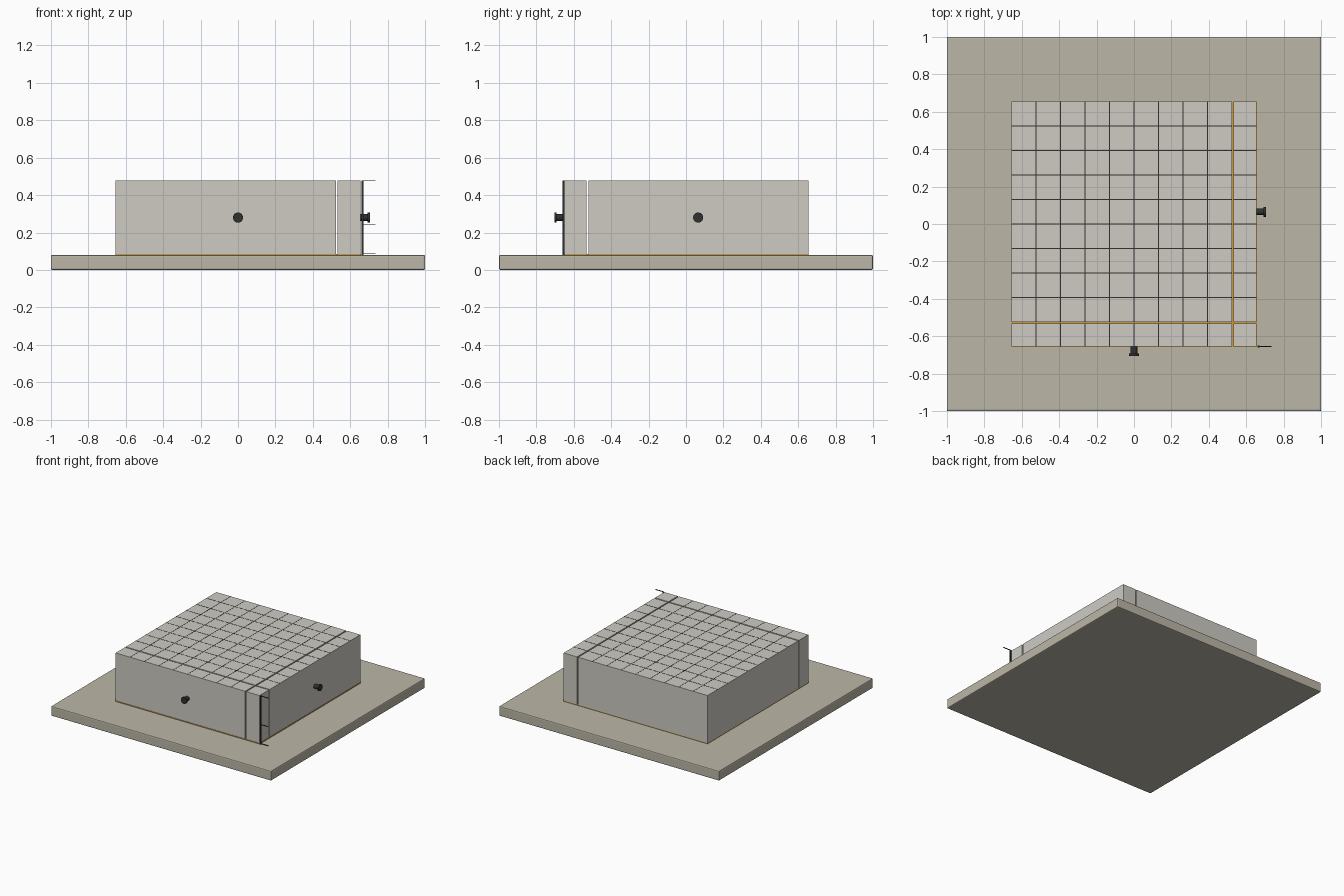
import bpy
import math

if "Cube" in bpy.data.objects:
    bpy.data.objects.remove(bpy.data.objects["Cube"])


def material(name, color):
    m = bpy.data.materials.new(name)
    m.diffuse_color = (*color, 1)
    m.use_nodes = True
    m.node_tree.nodes["Principled BSDF"].inputs["Base Color"].default_value = m.diffuse_color
    return m


STONE = material("warm_stone", (0.50, 0.47, 0.39))
PALE = material("pale_grey", (0.62, 0.60, 0.55))
DARK = material("dark_metal", (0.03, 0.03, 0.03))
AMBER = material("amber", (0.60, 0.32, 0.05))


def box(name, x, y, z, mat, bevel=0):
    """Box from (min, max) pairs on each axis."""
    bpy.ops.mesh.primitive_cube_add(
        size=1, location=[(a + b) / 2 for a, b in (x, y, z)])
    ob = bpy.context.object
    ob.name = name
    ob.scale = [b - a for a, b in (x, y, z)]
    bpy.ops.object.transform_apply(location=False, rotation=False, scale=True)
    ob.data.materials.append(mat)
    if bevel:
        mod = ob.modifiers.new("bevel", 'BEVEL')
        mod.width = bevel
        mod.segments = 2
    return ob


def disc(name, radius, depth, location, rotation):
    bpy.ops.mesh.primitive_cylinder_add(
        vertices=32, radius=radius, depth=depth,
        location=location, rotation=rotation)
    ob = bpy.context.object
    ob.name = name
    ob.data.materials.append(DARK)
    bpy.ops.object.shade_smooth_by_angle(angle=math.radians(40))


HALF, CUT, GAP = 0.654, 0.5275, 0.005
CELL = 2 * HALF / 10
BOTTOM, TOP = 0.086, 0.477

# Base slab and the thin amber sheet beneath the blocks
box("base", (-1, 1), (-1, 1), (0, 0.08), STONE, 0.008)
box("seam_sheet", (-HALF, HALF + 0.003), (-HALF - 0.003, HALF),
    (0.079, BOTTOM), AMBER)

# Four blocks split by two narrow see-through gaps
x_spans = {"main": (-HALF, CUT - GAP), "side": (CUT + GAP, HALF)}
y_spans = {"back": (-CUT + GAP, HALF), "front": (-HALF, -CUT - GAP)}
for xn, xs in x_spans.items():
    for yn, ys in y_spans.items():
        box(f"{yn}_{xn}_block", xs, ys, (BOTTOM, TOP), PALE)

# Grid lines on the block tops, interrupted at the gaps
W, LIFT = 0.002, (TOP - 0.001, TOP + 0.001)
for i in range(1, 9):
    p = -HALF + i * CELL
    for yn, ys in y_spans.items():
        box(f"{yn}_column_line_{i}", (p - W, p + W), ys, LIFT, DARK)
    for xn, xs in x_spans.items():
        box(f"{xn}_row_line_{i}", xs, (-p - W, -p + W), LIFT, DARK)

# Pull knobs: a stem and a wider cap
Q = math.pi / 2
for name, center, direction, rot in (
        ("front", (0, -HALF), (0, -1), (Q, 0, 0)),
        ("right", (HALF, 0.065), (1, 0), (0, Q, 0))):
    for part, radius, depth, out in (("stem", 0.018, 0.04, 0.018),
                                     ("cap", 0.027, 0.012, 0.044)):
        loc = (center[0] + direction[0] * out,
               center[1] + direction[1] * out, 0.28)
        disc(f"{name}_knob_{part}", radius, depth, loc, rot)

# Height gauge at the front right corner with three ticks
box("gauge_post", (0.660, 0.670), (-0.659, -0.649), (0.08, TOP), DARK)
for i, z in enumerate((BOTTOM, 0.242, TOP)):
    box(f"gauge_tick_{i + 1}", (0.665, 0.735), (-0.657, -0.651),
        (z - 0.002, z + 0.002), DARK)
